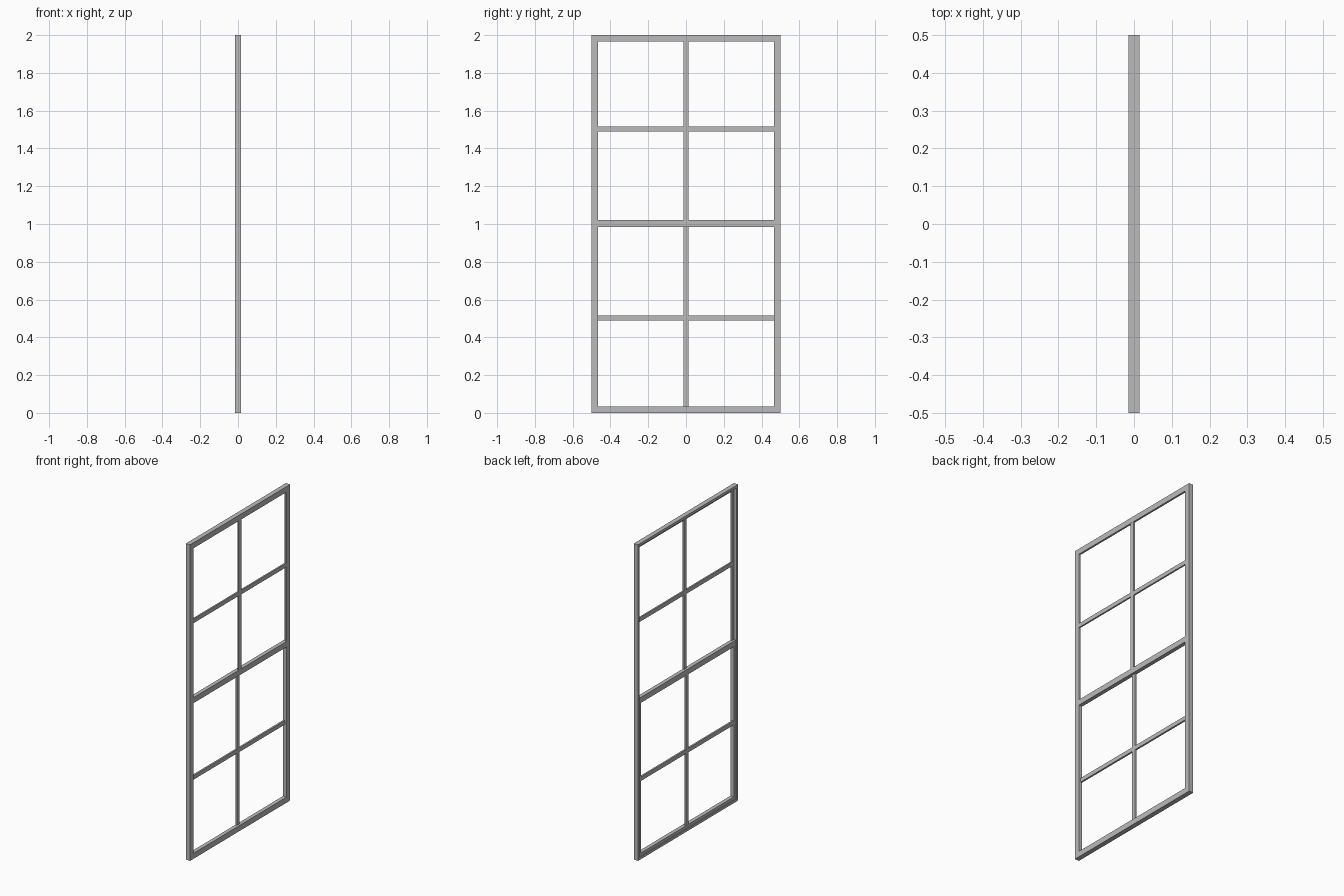
import bpy
import bmesh

cube = bpy.data.objects.get("Cube")
if cube:
    bpy.data.objects.remove(cube, do_unlink=True)

grey = bpy.data.materials.new("window grey")
grey.use_nodes = True
colour = (0.5, 0.5, 0.5, 1)
grey.diffuse_color = colour
grey.node_tree.nodes["Principled BSDF"].inputs["Base Color"].default_value = colour

HALF, HEIGHT = 0.5, 2.0
RAIL = 0.035      # visible width of stiles and rails
LIP = 0.016       # narrow outer frame behind the sashes
BAR = 0.026       # glazing bar width
MID_LOW, MID_HIGH = 0.985, 1.02
BACK, LOWER_BACK, STEP, FRONT = -0.015, -0.010, 0.003, 0.015


def make_object(name, bm):
    bmesh.ops.recalc_face_normals(bm, faces=bm.faces)
    mesh = bpy.data.meshes.new(name)
    bm.to_mesh(mesh)
    bm.free()
    mesh.materials.append(grey)
    obj = bpy.data.objects.new(name, mesh)
    bpy.context.collection.objects.link(obj)


def ring(name, x, outer, inner):
    """Rectangular ring with depth range x; rectangles are (half_y, z0, z1)."""
    bm = bmesh.new()
    loops = []
    for depth in x:
        for half, z0, z1 in (outer, inner):
            corners = ((-half, z0), (half, z0), (half, z1), (-half, z1))
            loops.append([bm.verts.new((depth, y, z)) for y, z in corners])
    back_out, back_in, front_out, front_in = loops
    for a, b in ((back_out, back_in), (front_out, front_in),
                 (back_out, front_out), (back_in, front_in)):
        for i in range(4):
            j = (i + 1) % 4
            bm.faces.new((a[i], a[j], b[j], b[i]))
    make_object(name, bm)


def box(name, x, y, z):
    bm = bmesh.new()
    bmesh.ops.create_cube(bm, size=1)
    for v in bm.verts:
        for axis, (low, high) in enumerate((x, y, z)):
            v.co[axis] = high if v.co[axis] > 0 else low
    make_object(name, bm)


# Outer frame: wide front face with a narrow box behind it
inside = HALF - RAIL
ring("front_frame", (STEP, FRONT), (HALF, 0, HEIGHT), (inside, RAIL, HEIGHT - RAIL))
ring("outer_frame", (BACK, STEP), (HALF, 0, HEIGHT), (HALF - LIP, LIP, HEIGHT - LIP))

# Lower sash sits behind the front frame
ring("lower_sash", (LOWER_BACK, STEP), (HALF - LIP, LIP, MID_HIGH), (inside, RAIL, MID_LOW))

# Meeting rail of the upper sash
box("meeting_rail", (STEP, FRONT), (-inside, inside), (MID_LOW, MID_HIGH))

# Glazing bars form a cross in each sash
for name, x, z0, z1, centre in (
        ("upper", (STEP + 0.001, FRONT - 0.001), MID_HIGH, HEIGHT - RAIL, 1.503),
        ("lower", (LOWER_BACK + 0.001, STEP - 0.001), RAIL, MID_LOW, 0.503)):
    low, high = centre - BAR / 2, centre + BAR / 2
    box(name + "_crossbar", x, (-inside, inside), (low, high))
    box(name + "_upright_bottom", x, (-BAR / 2, BAR / 2), (z0, low))
    box(name + "_upright_top", x, (-BAR / 2, BAR / 2), (high, z1))
